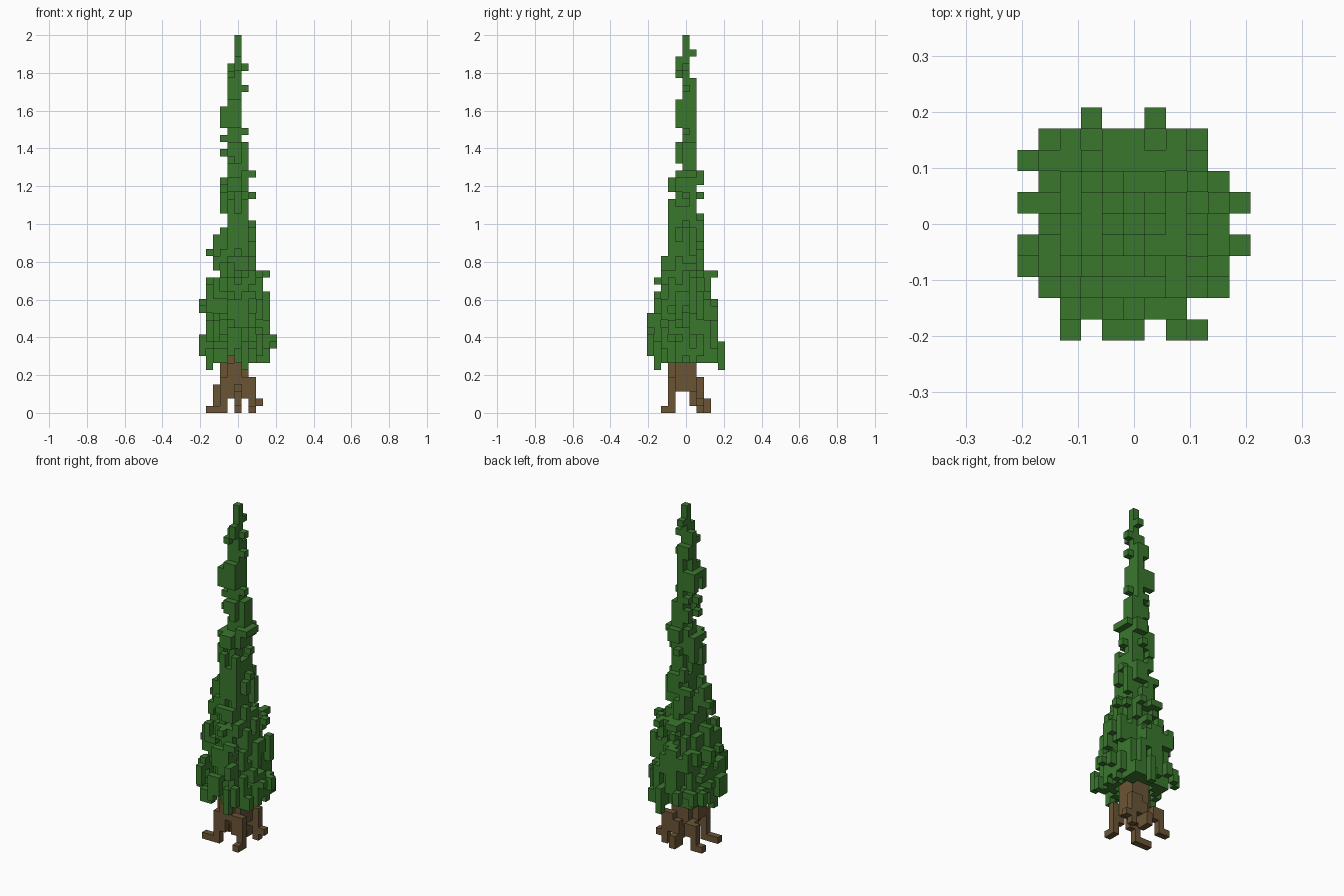
import bpy, bmesh, random
from mathutils import Vector

cube = bpy.data.objects.get("Cube")
if cube:
    bpy.data.objects.remove(cube)

random.seed(5)
S = 2 / 53  # edge of one block


def material(name, color):
    m = bpy.data.materials.new(name)
    m.use_nodes = True
    m.diffuse_color = color
    bsdf = m.node_tree.nodes["Principled BSDF"]
    bsdf.inputs["Base Color"].default_value = color
    bsdf.inputs["Roughness"].default_value = 0.9
    return m


def build_blocks(name, cells, mat, solid=frozenset()):
    """Mesh the outer faces of a set of grid cells."""
    bm = bmesh.new()
    verts = {}

    def vert(p):
        key = tuple(round(2 * c) for c in p)
        if key not in verts:
            verts[key] = bm.verts.new(p * S)
        return verts[key]

    for cell in sorted(cells):
        centre = Vector(cell) + Vector((0, 0, 0.5))
        for axis in range(3):
            for sign in (-1, 1):
                n = Vector((0, 0, 0))
                n[axis] = sign
                near = tuple(int(a + b) for a, b in zip(cell, n))
                if near in cells or near in solid:
                    continue
                u = Vector((0, 0, 0))
                u[(axis + 1) % 3] = 0.5
                v = n.cross(u)
                mid = centre + n / 2
                bm.faces.new([vert(mid + a * u + b * v)
                              for a, b in ((-1, -1), (1, -1), (1, 1), (-1, 1))])
    mesh = bpy.data.meshes.new(name)
    bm.to_mesh(mesh)
    bm.free()
    mesh.materials.append(mat)
    obj = bpy.data.objects.new(name, mesh)
    bpy.context.collection.objects.link(obj)
    return obj


# Foliage reach per band: top layer, then blocks toward -x, +x, -y, +y
BANDS = [
    (10, 5, 5, 5, 5), (12, 5, 5, 5, 4), (14, 5, 4, 5, 4), (16, 5, 4, 4, 4),
    (17, 4, 4, 4, 3), (19, 4, 3, 4, 3), (20, 3, 3, 3, 4), (22, 3, 2, 3, 2),
    (25, 3, 2, 2, 2), (27, 2, 2, 2, 2), (33, 2, 1, 2, 2), (34, 1, 2, 1, 2),
    (38, 1, 1, 1, 1), (43, 2, 0, 1, 1), (45, 1, 0, 1, 1), (47, 1, 0, 0, 1),
    (49, 1, 0, 1, 0), (50, 0, 0, 1, 0), (53, 0, 0, 0, 0),
]

# Ragged outline of the crown, one row of blocks per line, back to front
OUTLINE = """
...#..#....
.########..
#########..
.#########.
###########
.#########.
###########
##########.
.#########.
..######...
..#.##.##..
""".split()
columns = [(i - 5, 5 - r) for r, row in enumerate(OUTLINE)
           for i, mark in enumerate(row) if mark == "#"]

foliage = set()
for x, y in columns:
    column = set()
    run, density = 0, 0.0
    for z in range(7, 53):
        if run == 0:  # short vertical runs of leaves or gaps
            run, density = random.choice((1, 2, 2, 3)), random.random()
        run -= 1
        west, east, front, back = next(b[1:] for b in BANDS if z < b[0])
        if not (-west <= x <= east and -front <= y <= back):
            continue
        rx = (east if x > 0 else west) + 0.5
        ry = (back if y > 0 else front) + 0.5
        d = (x / rx) ** 2 + (y / ry) ** 2
        keep = d < 0.2 or (d < 1.13 and density > 0.6 * d)
        if z == 7:  # drooping lower fringe
            keep = 0.25 < d < 0.85 and density > 0.5
        if keep:
            column.add((x, y, z))
    # every column of the outline carries at least one twig
    foliage |= column or {(x, y, z) for z in (8, 9, 10)}

# Hanging tips and single stray twigs
foliage |= {(x, y, z) for x, y in ((-4, -1), (1, -4), (1, 5)) for z in (6, 7, 8, 9)}
foliage |= {(0, 1, 50), (1, 0, 45), (1, 0, 48), (1, 0, 39), (2, 0, 30),
            (4, 1, 19), (-4, 0, 22), (-2, 0, 36), (0, 2, 30)}

# Trunk
trunk = {(x, y, z) for x in range(-1, 2) for y in range(-1, 2) for z in range(3, 9)}
trunk |= {(-2, y, z) for y in (-1, 0) for z in range(4, 7)}
trunk |= {(x, -2, z) for x in (-1, 0) for z in range(4, 7)}

# Splayed roots: a column, its height, and the toes it ends in
ROOTS = [
    ((-2, -2), 5, {(-3, -2, 0), (-4, -2, 0)}),
    ((-3, 2), 4, {(-4, 2, 0)}),
    ((2, -2), 5, {(2, -3, 0)}),
    ((2, 2), 5, {(3, 2, 1)}),
    ((0, 2), 4, {(0, 3, 0), (0, 3, 1), (0, 1, 1), (0, 1, 2)}),
]
for (x, y), top, toes in ROOTS:
    trunk |= {(x, y, z) for z in range(top)} | toes
    # bracing blocks back to the trunk
    sx, sy = (x > 0) - (x < 0), (y > 0) - (y < 0)
    trunk |= {(x - sx, y, z) for z in range(2, top)} | {(x - sx, y - sy, top - 1)}

leaf_green = material("leaf green", (0.042, 0.185, 0.027, 1))
bark_brown = material("bark brown", (0.145, 0.09, 0.036, 1))
build_blocks("foliage", foliage, leaf_green)
build_blocks("trunk_and_roots", trunk - foliage, bark_brown, foliage)
